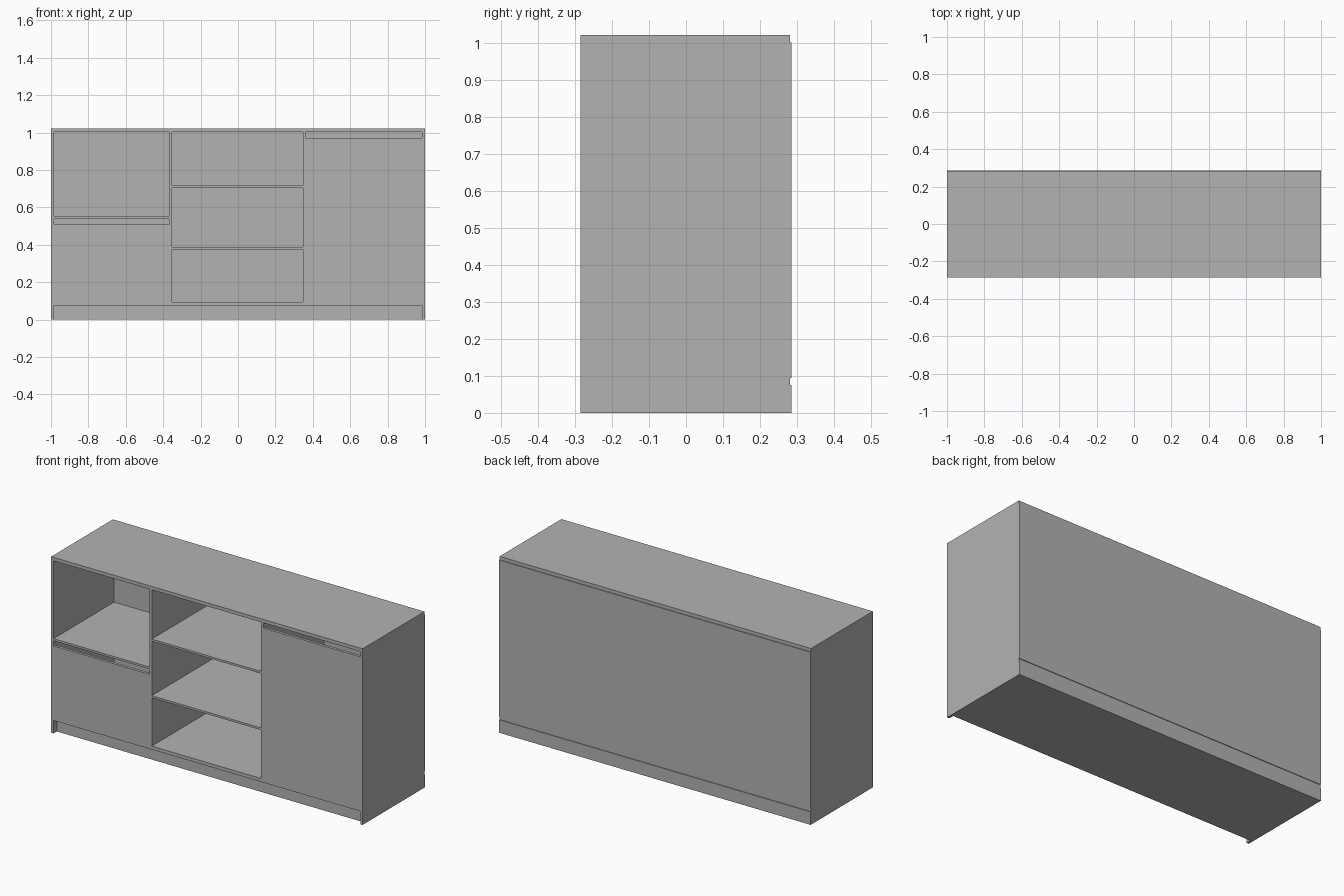
import bpy

cube = bpy.data.objects.get("Cube")
if cube:
    bpy.data.objects.remove(cube, do_unlink=True)

grey = bpy.data.materials.new("plain_grey")
grey.use_nodes = True
colour = (0.45, 0.45, 0.45, 1)
grey.diffuse_color = colour
grey.node_tree.nodes["Principled BSDF"].inputs["Base Color"].default_value = colour


def board(name, x, y, z):
    """Add a flat board spanning the given (low, high) ranges."""
    spans = (x, y, z)
    bpy.ops.mesh.primitive_cube_add(size=1, location=[(a + b) / 2 for a, b in spans])
    ob = bpy.context.object
    ob.name = name
    ob.scale = [b - a for a, b in spans]
    bpy.ops.object.transform_apply(location=False, rotation=False, scale=True)
    ob.data.materials.append(grey)
    return ob


FRONT, BACK, INNER = -0.285, 0.285, 0.27
BODY = 0.281
SIDE = 0.985
FLOOR, CEILING, TOP = 0.095, 1.002, 1.022
depth = (FRONT, INNER)
door_depth = (FRONT, FRONT + 0.016)

# Carcass
board("top_board", (-1, 1), (FRONT, BODY), (CEILING, TOP))
board("right_side", (-1, -SIDE), (FRONT, BODY), (0, CEILING))
board("left_side", (SIDE, 1), (FRONT, BODY), (0, CEILING))
board("plinth", (-SIDE, SIDE), (FRONT + 0.03, BODY), (0, 0.075))
board("floor_board", (-SIDE, SIDE), (FRONT, BODY), (0.075, FLOOR))
board("back_panel", (-1, 1), (INNER, BACK), (FLOOR, CEILING))
board("back_rail", (-1, 1), (BODY, BACK), (0, 0.075))

# Upright dividers
board("right_divider", (-0.368, -0.354), depth, (FLOOR, CEILING))
board("left_divider", (0.348, 0.362), depth, (FLOOR, CEILING))

# Open shelves
board("right_shelf", (-SIDE, -0.368), depth, (0.538, 0.55))
for name, z in (("lower_shelf", 0.376), ("upper_shelf", 0.704)):
    board(name, (-0.354, 0.348), depth, (z, z + 0.012))

# Doors, each leaving a finger slot above
board("right_door", (-SIDE, -0.368), door_depth, (FLOOR, 0.508))
board("left_door", (0.362, SIDE), door_depth, (FLOOR, 0.972))
